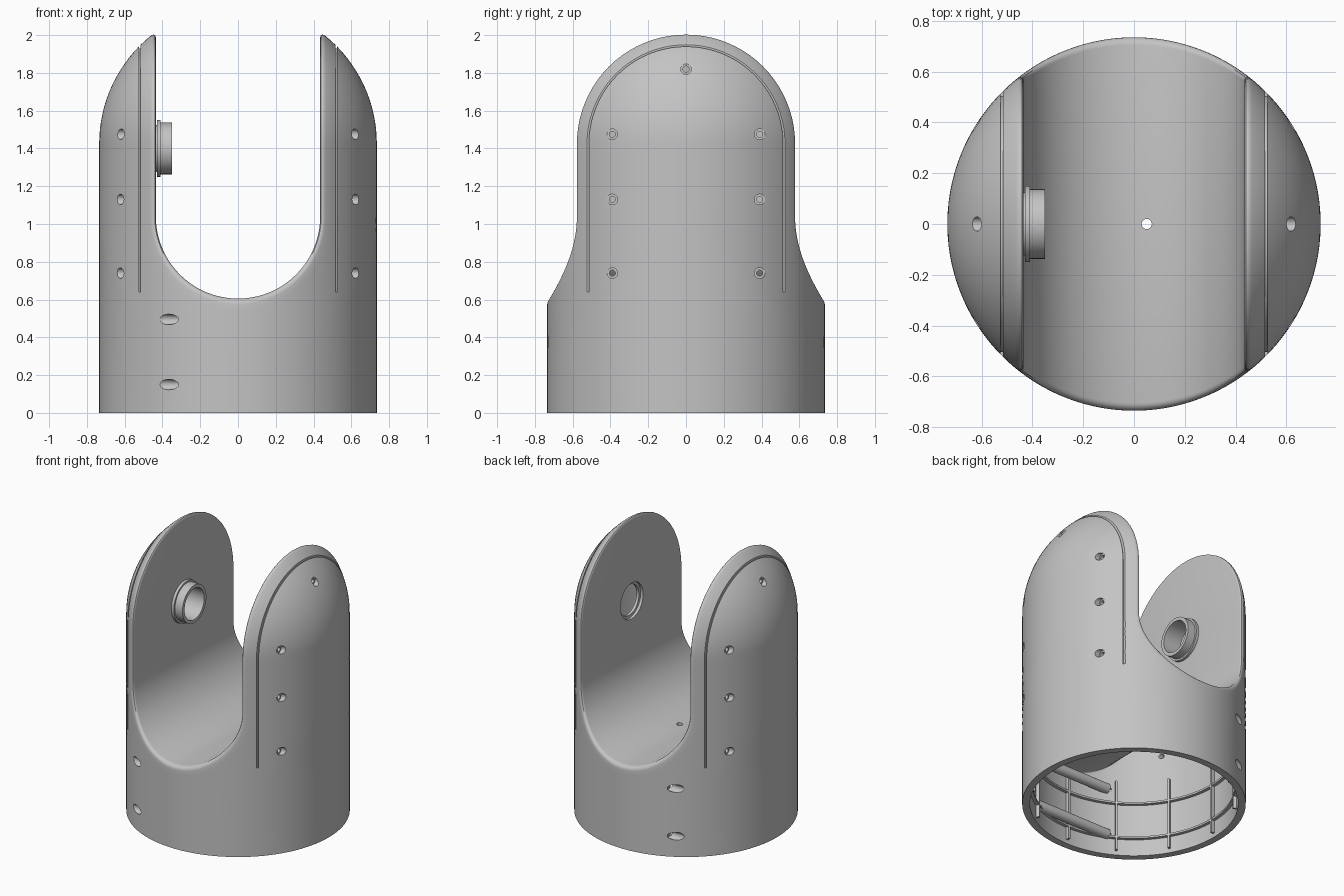
import bpy, bmesh
from math import sin, cos, pi, sqrt, asin

cube = bpy.data.objects.get("Cube")
if cube:
    bpy.data.objects.remove(cube)

RADIUS, SLOT = 0.735, 0.435      # outer radius, half width of the fork slot
SLOT_Z, DOME_Z = 1.04, 1.425     # centre of slot arc, centre of dome
U_STEPS, WALL_STEPS, ARCH_STEPS = 24, 6, 20

grey = bpy.data.materials.new("plain grey")
grey.use_nodes = True
grey.diffuse_color = (0.55, 0.55, 0.55, 1)
grey.node_tree.nodes["Principled BSDF"].inputs["Base Color"].default_value = (0.55, 0.55, 0.55, 1)


def finish(bm, name):
    bmesh.ops.remove_doubles(bm, verts=bm.verts, dist=1e-5)
    bmesh.ops.recalc_face_normals(bm, faces=bm.faces)
    mesh = bpy.data.meshes.new(name)
    bm.to_mesh(mesh)
    bm.free()
    mesh.materials.append(grey)
    obj = bpy.data.objects.new(name, mesh)
    bpy.context.collection.objects.link(obj)
    smooth(obj)
    return obj


def smooth(obj):
    obj.data.shade_smooth()
    obj.data.set_sharp_from_angle(angle=pi / 6)


def cut(obj, cutter):
    cutter.hide_render = True
    mod = obj.modifiers.new("cut", 'BOOLEAN')
    mod.operation = 'DIFFERENCE'
    mod.solver = 'EXACT'
    mod.object = cutter
    bpy.context.view_layer.objects.active = obj
    bpy.ops.object.modifier_apply(modifier=mod.name)
    bpy.data.objects.remove(cutter)


def rim_ring(radius, reach, drop):
    """Closed loop along both fork rims: slot arc, wall, arch, and back."""
    def depth(x):
        return max(0.0, sqrt(max(0.0, radius ** 2 - x ** 2)) - drop)
    pts = []
    for i in range(U_STEPS + 1):
        t = pi / 2 * i / U_STEPS
        x = reach * sin(t)
        pts.append((x, -depth(x), SLOT_Z - reach * cos(t)))
    w = depth(reach)
    for i in range(1, WALL_STEPS + 1):
        pts.append((reach, -w, SLOT_Z + (DOME_Z - SLOT_Z) * i / WALL_STEPS))
    for i in range(1, ARCH_STEPS + 1):
        a = pi / 2 * i / ARCH_STEPS
        pts.append((reach, -w * cos(a), DOME_Z + w * sin(a)))
    half = pts + [(x, -y, z) for x, y, z in reversed(pts[:-1])]
    return half + [(-x, y, z) for x, y, z in reversed(half[1:-1])]


def fork_solid(name, radius, slot, fillet, bottom):
    """Domed cylinder with a round-bottomed slot and rounded slot rim."""
    rings = []
    for i in range(6):
        p = pi / 2 * i / 5
        rings.append(rim_ring(radius, slot + fillet * (1 - cos(p)), fillet * (1 - sin(p))))
    start = asin((slot + fillet) / radius)
    for i in range(1, 17):
        rings.append(rim_ring(radius, radius * sin(start + (pi / 2 - start) * i / 16), 0))
    rings.append([(x, y, bottom) for x, y, z in rings[-1]])
    bm = bmesh.new()
    rows = [[bm.verts.new(p) for p in ring] for ring in rings]
    n = len(rows[0])
    last = n // 2                      # index of the back centre point
    on_arc = [min(j % last, last - j % last) <= U_STEPS for j in range(n + 1)]
    for k in range(len(rows) - 1):
        for j in range(n):
            if k == len(rows) - 2 and not (on_arc[j] and on_arc[j + 1]):
                continue
            m = (j + 1) % n
            bm.faces.new((rows[k][j], rows[k][m], rows[k + 1][m], rows[k + 1][j]))
    # slot floor and inner walls join the front rim to the back rim
    for i in range(last // 2):
        for s in (1, -1):
            ids = dict.fromkeys((s * j) % n for j in (i, i + 1, last - i - 1, last - i))
            bm.faces.new([rows[0][j] for j in ids])
    bmesh.ops.remove_doubles(bm, verts=bm.verts, dist=1e-5)
    bmesh.ops.holes_fill(bm, edges=[e for e in bm.edges if e.is_boundary], sides=0)
    return finish(bm, name)


def loft(bm, rings, loop=False):
    rows = [[bm.verts.new(p) for p in ring] for ring in rings]
    n = len(rows[0])
    for k in range(len(rows) if loop else len(rows) - 1):
        a, b = rows[k], rows[(k + 1) % len(rows)]
        for j in range(n):
            m = (j + 1) % n
            bm.faces.new((a[j], a[m], b[m], b[j]))
    if not loop:
        bm.faces.new(rows[0])
        bm.faces.new(rows[-1])


def turned(bm, profile, centre, axis='X', loop=False, steps=32):
    """Turn (position, radius) pairs about an axis through centre."""
    rings = []
    for a, r in profile:
        ring = []
        for i in range(steps):
            u, v = r * cos(2 * pi * i / steps), r * sin(2 * pi * i / steps)
            if axis == 'X':
                ring.append((a, centre[0] + u, centre[1] + v))
            else:
                ring.append((centre[0] + u, centre[1] + v, a))
        rings.append(ring)
    loft(bm, rings, loop)


# Hollow fork body
body = fork_solid("fork_body", RADIUS, SLOT, 0.03, 0.0)
cut(body, fork_solid("cavity", RADIUS - 0.05, SLOT + 0.04, 0.01, -0.1))

# Thin grooves outlining the side covers
bm = bmesh.new()
w = sqrt(RADIUS ** 2 - 0.52 ** 2)
for side in (1, -1):
    path = [(0, 0.64)] + [(pi * i / 48, DOME_Z) for i in range(49)] + [(pi, 0.64)]
    rings = []
    for a, z in path:
        rings.append([(side * x, -(w + o) * cos(a), z + (w + o) * sin(a))
                      for x, o in ((0.515, -0.015), (0.525, -0.015), (0.525, 0.05), (0.515, 0.05))])
    loft(bm, rings)
cut(body, finish(bm, "groove_cutter"))

# Screw holes, pivot holes and the cable hole
bm = bmesh.new()
screws = [(y, z) for y in (-0.39, 0.39) for z in (0.74, 1.13, 1.475)] + [(0, 1.82)]
for side in (1, -1):
    for spot in screws:
        turned(bm, [(side * 0.5, 0.016), (side * 0.6, 0.016), (side * 0.6, 0.028),
                    (side * 0.8, 0.028)], spot, steps=20)
    for z in (0.15, 0.495):
        turned(bm, [(-0.6, 0.028), (-0.3, 0.028)], (side * 0.636, z), steps=20)
turned(bm, [(0.3, 0.13), (0.455, 0.13), (0.455, 0.11), (0.55, 0.11)], (0, 1.4))
turned(bm, [(-0.3, 0.12), (-0.55, 0.12)], (0, 1.4))
turned(bm, [(0.4, 0.02), (0.8, 0.02)], (0.05, 0), 'Z')
cut(body, finish(bm, "hole_cutter"))
smooth(body)

# Flanged pivot collar on the right arm
bm = bmesh.new()
turned(bm, [(-0.49, 0.113), (-0.49, 0.125), (-0.43, 0.125), (-0.43, 0.15), (-0.41, 0.15),
            (-0.41, 0.137), (-0.35, 0.137), (-0.35, 0.113)], (0, 1.4), loop=True, steps=48)
finish(bm, "pivot_collar")

# Screw bosses running across the inside of the base
bm = bmesh.new()
for y in (-0.62, 0.62):
    for z in (0.15, 0.495):
        turned(bm, [(-0.29, 0.035), (0.32, 0.035)], (y, z), steps=20)
finish(bm, "screw_bosses")

# Stiffening hoops and upright ribs inside the base
bm = bmesh.new()
for z in (0.12, 0.38):
    turned(bm, [(z, 0.69), (z, 0.662), (z + 0.014, 0.662), (z + 0.014, 0.69)], (0, 0), 'Z',
           loop=True, steps=96)
finish(bm, "inner_hoops")
bm = bmesh.new()
for k in range(12):
    c, s = cos(pi * k / 6), sin(pi * k / 6)
    section = [(r * c - t * s, r * s + t * c)
               for r, t in ((0.66, -0.007), (0.69, -0.007), (0.69, 0.007), (0.66, 0.007))]
    loft(bm, [[(x, y, z) for x, y in section] for z in (0.03, 0.55)])
finish(bm, "inner_ribs")
